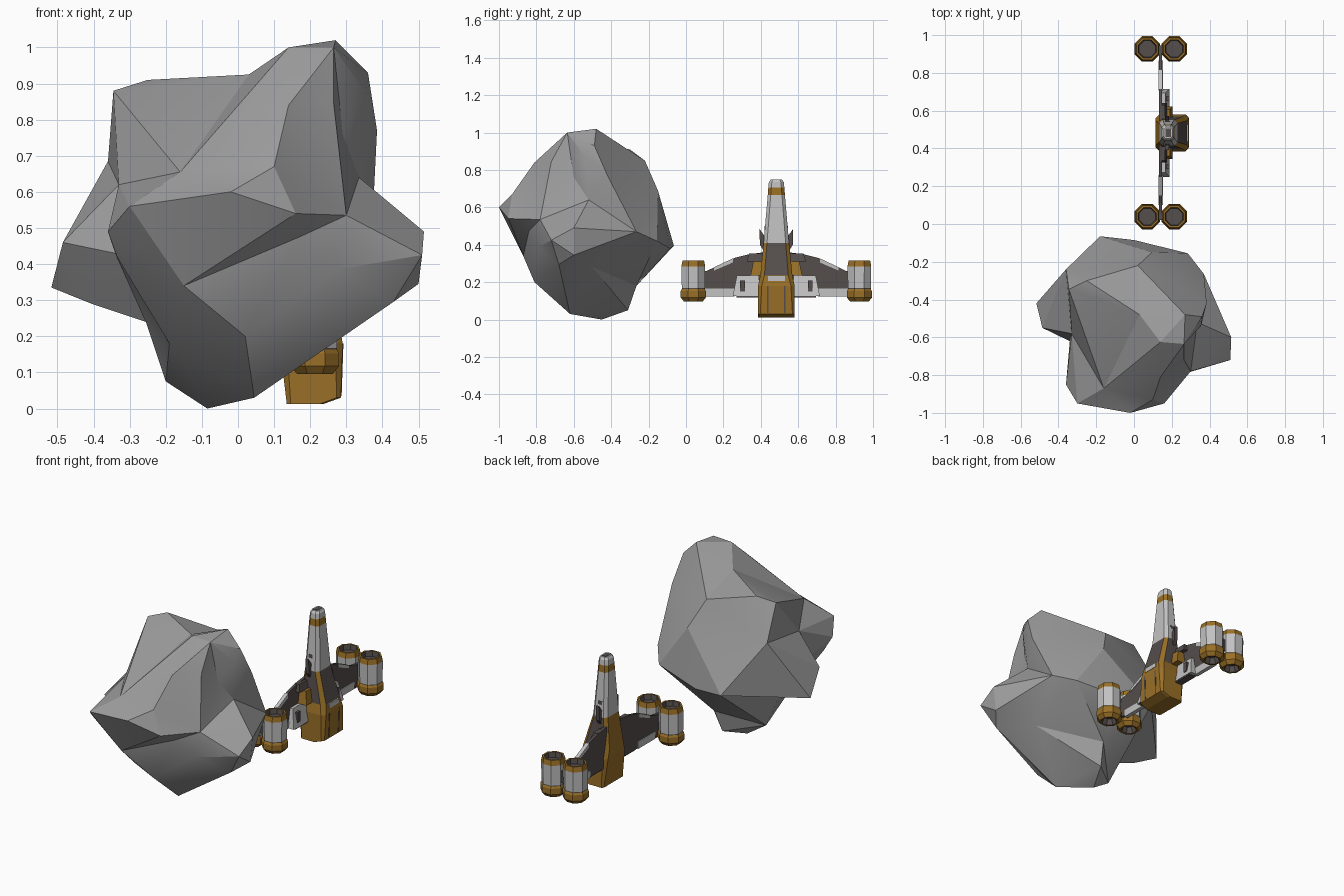
import bpy, bmesh, math
from mathutils import Vector

if "Cube" in bpy.data.objects:
    bpy.data.objects.remove(bpy.data.objects["Cube"])


def mat(name, rgb):
    m = bpy.data.materials.new(name)
    m.diffuse_color = (*rgb, 1)
    m.use_nodes = True
    m.node_tree.nodes["Principled BSDF"].inputs["Base Color"].default_value = m.diffuse_color
    return m


ROCK = mat("rock grey", (0.34, 0.34, 0.34))
WHITE = mat("hull light grey", (0.54, 0.54, 0.54))
GOLD = mat("ochre trim", (0.32, 0.16, 0.02))
DARK = mat("dark brown grey", (0.09, 0.076, 0.072))
SHIP = [WHITE, GOLD, DARK]
W, G, D = 0, 1, 2
YC = 0.483            # mirror plane of the ship


def finish(bm, name, mats, smooth=None):
    bmesh.ops.recalc_face_normals(bm, faces=bm.faces)
    me = bpy.data.meshes.new(name)
    for f in bm.faces:
        f.smooth = smooth is not None
    bm.to_mesh(me)
    bm.free()
    for m in mats:
        me.materials.append(m)
    if smooth is not None:
        me.set_sharp_from_angle(angle=math.radians(smooth))
    ob = bpy.data.objects.new(name, me)
    bpy.context.collection.objects.link(ob)
    return ob


def loft(name, rings, band_mats, rule=None):
    """Join rings of equal point count; one colour per band, caps use the ends."""
    bm = bmesh.new()
    vs = [[bm.verts.new(p) for p in r] for r in rings]
    n = len(vs[0])
    for k in range(len(vs) - 1):
        for i in range(n):
            j = (i + 1) % n
            f = bm.faces.new((vs[k][i], vs[k][j], vs[k + 1][j], vs[k + 1][i]))
            f.material_index = rule(k, i) if rule else band_mats[k]
    bm.faces.new(vs[0][::-1]).material_index = band_mats[0]
    bm.faces.new(vs[-1]).material_index = band_mats[-1]
    return finish(bm, name, SHIP)


def sides(name, build):
    """Build a part on both sides of the ship."""
    build("left_" + name, lambda y: y)
    build("right_" + name, lambda y: 2 * YC - y)


def box(name, x, y, z, m, taper=0.0):
    """Box over the given ranges; taper draws the top in along x and y."""
    def build(nm, fy):
        rings = []
        for zz, t in ((z[0], 0), (z[1], taper)):
            rings.append([(a, fy(b), zz) for a, b in (
                (x[0], y[0] + t), (x[1] - t, y[0] + t), (x[1] - t, y[1]), (x[0], y[1]))])
        loft(nm, rings, [m])
    sides(name, build)


# Rock: key points, joined by the hull of their directions from the centre
KEY = [
    # top lobe and the hollow beneath it
    (.27, -.48, 1.02), (.14, -.625, 1.0), (.265, -.635, 1.0), (.36, -.49, .93),
    (.355, -.54, .87), (.265, -.72, .845), (.29, -.60, .76), (.14, -.81, .84),
    (.385, -.42, .77), (.335, -.52, .64),
    # upper plateau
    (-.345, -.345, .88), (-.25, -.30, .91), (.03, -.48, .925), (.02, -.22, .85),
    (-.36, -.24, .685), (-.33, -.58, .62),
    # front ridge
    (-.16, -.87, .655), (-.02, -1.0, .60), (.10, -.93, .67), (.16, -.95, .54),
    (.30, -.78, .535), (.17, -.84, .475), (-.3, -.95, .56), (-.36, -.85, .49),
    (-.335, -.80, .42), (-.15, -.87, .34), (.02, -.81, .2), (.275, -.79, .385),
    # right lobe
    (.515, -.60, .49), (.51, -.72, .425), (.50, -.60, .345), (.43, -.68, .295),
    (.29, -.50, .28), (.37, -.265, .47),
    # left lobe and the notch in front of it
    (-.517, -.42, .335), (-.485, -.55, .46), (-.34, -.62, .43), (-.405, -.48, .29),
    (-.255, -.50, .24),
    # underside
    (-.19, -.68, .18), (-.2, -.46, .075), (-.085, -.45, 0), (.045, -.62, .03),
    (-.02, -.31, .05), (.0, -.265, .18),
    # back
    (.285, -.155, .42), (-.18, -.065, .395), (0, -.085, .38), (.095, -.15, .69),
]
centre = Vector((0, -.53, .5))
bm = bmesh.new()
verts = [bm.verts.new((Vector(p) - centre).normalized()) for p in KEY]
bmesh.ops.convex_hull(bm, input=verts)
for v, p in zip(verts, KEY):
    v.co = p
finish(bm, "asteroid_rock", [ROCK], 22)


# Fuselage: chamfered rectangular sections lofted up to the nose
def section(z, x0, x1, h, c):
    return [(x0 + c, YC - h, z), (x1 - c, YC - h, z), (x1, YC - h + c, z), (x1, YC + h - c, z),
            (x1 - c, YC + h, z), (x0 + c, YC + h, z), (x0, YC + h - c, z), (x0, YC - h + c, z)]


hull = [section(*s) for s in (
    (.012, .135, .235, .098, .010), (.03, .133, .285, .098, .012), (.18, .115, .29, .098, .02),
    (.235, .115, .28, .086, .022), (.41, .135, .23, .068, .018), (.665, .145, .215, .046, .016),
    (.705, .147, .213, .043, .016), (.735, .15, .211, .040, .016), (.748, .158, .203, .031, .012))]
BANDS = [G, G, G, G, W, G, W, W]


def hull_colour(k, i):
    if k == 3:                       # cone: dark flats, ochre corners and back
        return D if i in (0, 2, 4) else G
    return BANDS[k]


loft("fuselage", hull, BANDS, hull_colour)


# Single plates on the fuselage centre line
def centre_plate(name, x, h, z, m):
    rings = [[(x[0], YC - h, q), (x[1], YC - h, q), (x[1], YC + h, q), (x[0], YC + h, q)] for q in z]
    loft(name, rings, [m])


centre_plate("hull_cap_panel", (.27, .288), .045, (.205, .232), W)
for k, s in enumerate((-1, 1)):      # dark seams framing the lower hull panel
    y = YC + s * .045
    loft("hull_seam_%d" % k, [[(x, y - .004, z), (x, y + .004, z), (x2, y + .004, z), (x2, y - .004, z)]
                              for x, x2, z in ((.27, .287, .035), (.275, .292, .18))], [D])
centre_plate("nose_sensor", (.167, .195), .022, (.746, .750), D)
box("nose_vent", (.165, .19), (.421, .44), (.47, .50), D)


# Wings: thin plate cut from a profile in the y-z plane
def wing(nm, fy):
    prof = [(.05, .14), (.24, .125), (.42, .125), (.42, .36), (.34, .35), (.26, .33), (.11, .26), (.05, .25)]
    loft(nm, [[(x, fy(y), z) for y, z in prof] for x in (.133, .149)], [D])


def wing_trim(nm, fy):
    prof = [(.15, .262), (.25, .305), (.25, .327), (.15, .28)]
    loft(nm, [[(x, fy(y), z) for y, z in prof] for x in (.130, .152)], [W])


sides("wing", wing)
sides("wing_upper_plate", wing_trim)
box("wing_lower_plate", (.129, .153), (.10, .26), (.123, .165), W)
box("intake", (.137, .188), (.25, .39), (.125, .235), W, .022)
box("intake_mouth", (.15, .187), (.29, .315), (.15, .21), D)
box("intake_base", (.14, .185), (.27, .39), (.118, .128), D)
box("shoulder_block", (.14, .205), (.345, .42), (.235, .31), G, .015)
box("shoulder_spine", (.137, .175), (.325, .42), (.31, .352), D, .012)


# Small fins beside the cone
def fin(nm, fy):
    prof = [(.425, .35), (.395, .40), (.393, .485), (.425, .44)]
    loft(nm, [[(x, fy(y), z) for y, z in prof] for x in (.165, .185)], [D])


sides("cone_fin", fin)


# Engine pods: octagonal drums with recessed ends
def pod(nm, fy, x):
    prof = [(.13, .03), (.097, .042), (.096, .052), (.118, .07), (.152, .07), (.163, .064), (.168, .064),
            (.285, .066), (.315, .06), (.315, .05), (.285, .045)]
    rings = []
    for z, r in prof:
        rings.append([(x + r / .962 * math.cos(a), fy(.039) + r / .962 * math.sin(a), z)
                      for a in (math.pi / 8 + i * math.pi / 4 for i in range(8))])
    loft(nm, rings, [D, G, G, G, G, D, W, G, G, D])


sides("outer_engine_pod", lambda nm, fy: pod(nm, fy, .07))
sides("inner_engine_pod", lambda nm, fy: pod(nm, fy, .213))
box("pod_bracket", (.10, .185), (.02, .06), (.18, .25), D)
